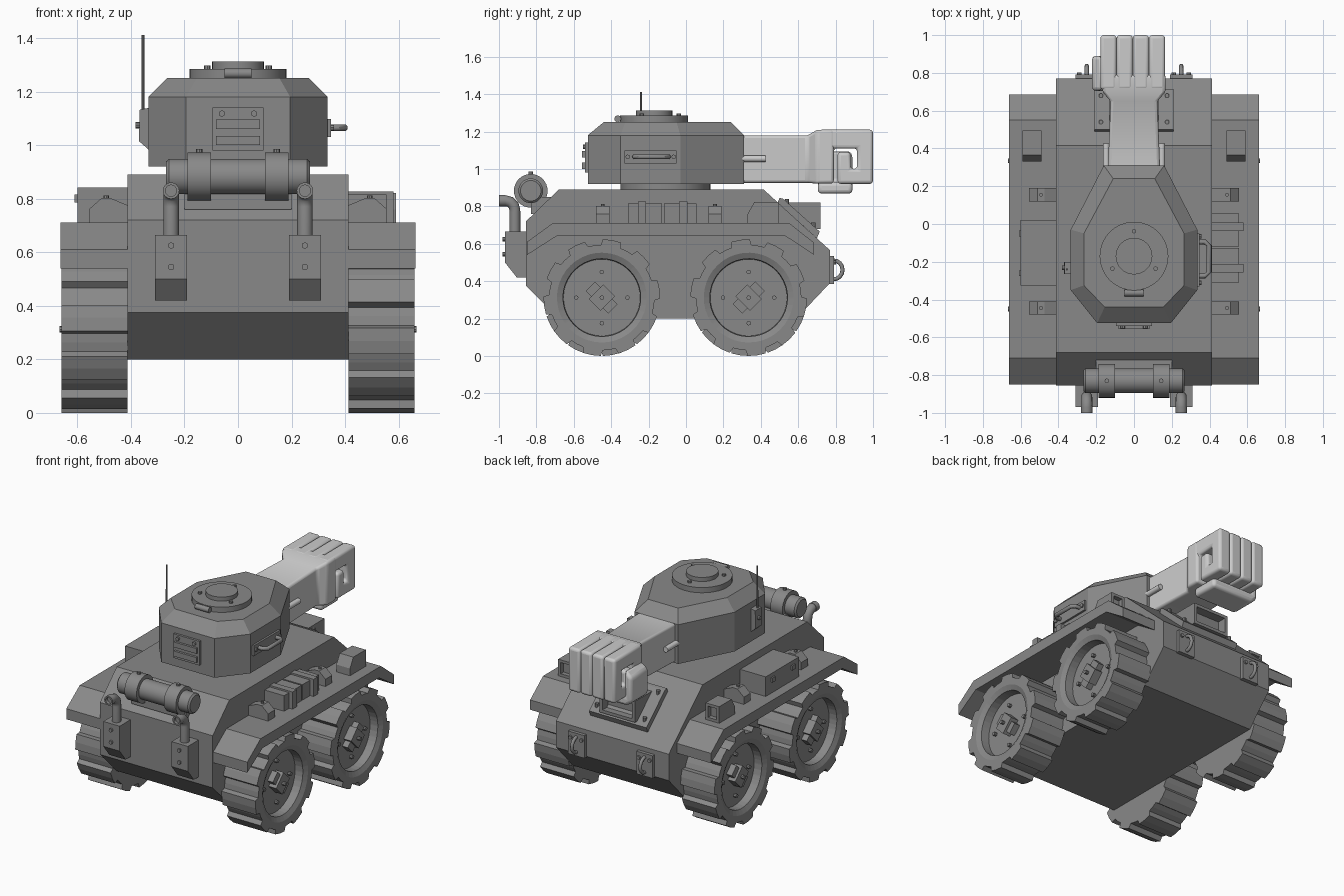
import bpy, bmesh
from math import sin, cos, pi, radians
from mathutils import Vector as V

def material(name, g):
    m = bpy.data.materials.new(name)
    m.diffuse_color = (g, g, g, 1)
    return m

DARK, LIGHT = material("dark_grey", 0.25), material("light_grey", 0.6)
smooth = []

def loft(name, rings, mat=DARK, bevel=0, soft=False):
    """Skin equal-length rings of points, capping both ends."""
    bm = bmesh.new()
    vs = [[bm.verts.new(p) for p in r] for r in rings]
    n = len(vs[0])
    for a, b in zip(vs, vs[1:]):
        for i in range(n):
            bm.faces.new((a[i], a[(i + 1) % n], b[(i + 1) % n], b[i]))
    bm.faces.new(vs[0][::-1])
    bm.faces.new(vs[-1])
    bmesh.ops.recalc_face_normals(bm, faces=bm.faces)
    me = bpy.data.meshes.new(name)
    bm.to_mesh(me)
    bm.free()
    ob = bpy.data.objects.new(name, me)
    bpy.context.collection.objects.link(ob)
    me.materials.append(mat)
    if bevel:
        mod = ob.modifiers.new("bevel", 'BEVEL')
        mod.width, mod.segments = bevel, 3
        mod.limit_method = 'ANGLE'
    if soft or bevel:
        smooth.append(ob)
    return ob

def at(axis, t, u, v):
    return {'x': (t, u, v), 'y': (u, t, v), 'z': (u, v, t)}[axis]

def prism(name, axis, a, b, pts, **k):
    return loft(name, [[at(axis, t, u, v) for u, v in pts] for t in (a, b)], **k)

def box(name, x0, x1, y0, y1, z0, z1, **k):
    return prism(name, 'z', z0, z1, [(x0, y0), (x1, y0), (x1, y1), (x0, y1)], **k)

def turned(name, axis, u, v, prof, n=32, **k):
    """Turned part: prof is a list of (position on axis, radius)."""
    return loft(name, [[at(axis, t, u + r * cos(2 * pi * i / n), v + r * sin(2 * pi * i / n))
                        for i in range(n)] for t, r in prof], soft=n > 12, **k)

def bolt(axis, a, b, u, v, r=0.012):
    turned("bolt", axis, u, v, [(a, r), (b, r)], n=8)

def tube(name, pts, r, normal, n=12, **k):
    pts, nrm, rings = [V(p) for p in pts], V(normal), []
    for i, p in enumerate(pts):
        t = (pts[min(i + 1, len(pts) - 1)] - pts[max(i - 1, 0)]).normalized()
        s = nrm.cross(t)
        rings.append([p + r * (cos(2 * pi * j / n) * nrm + sin(2 * pi * j / n) * s) for j in range(n)])
    return loft(name, rings, soft=True, **k)

def rect(y, x0, x1, z0, z1):
    return [(x0, y, z0), (x1, y, z0), (x1, y, z1), (x0, y, z1)]

# Hull and turret
prism("hull", 'x', -0.413, 0.413, [(-0.68, 0.89), (-0.855, 0.72), (-0.855, 0.375), (-0.68, 0.2),
      (0.59, 0.2), (0.77, 0.39), (0.77, 0.565), (0.415, 0.89)])
half = [(0.16, 0.31), (0.335, -0.03), (0.335, -0.35), (0.195, -0.525)]
top = [(0.11, 0.24), (0.265, -0.05), (0.265, -0.325), (0.155, -0.44)]
full = lambda h: h + [(-x, y) for x, y in h[::-1]]
loft("turret", [[(x, y, z) for x, y in full(h)] for h, z in ((half, 0.92), (half, 1.18), (top, 1.25))])
turned("turret_ring", 'z', 0, -0.11, [(0.88, 0.24), (0.925, 0.24)])

# Hatch
turned("hatch_base", 'z', 0, -0.17, [(1.245, 0.182), (1.285, 0.182)])
turned("hatch_lid", 'z', 0, -0.17, [(1.28, 0.097), (1.312, 0.097)])
turned("hatch_hinge", 'x', -0.365, 1.268, [(-0.05, 0.018), (0.05, 0.018)], n=16)
for a in (90, 210, 330):
    bolt('z', 1.28, 1.297, 0.132 * cos(radians(a)), -0.17 + 0.132 * sin(radians(a)))

# Turret rear vent, grab handle and antenna
box("vent_plate", -0.095, 0.095, -0.54, -0.52, 0.98, 1.14)
for z in (1.0, 1.06):
    box("vent_slat", -0.083, 0.083, -0.555, -0.535, z, z + 0.035)
for x in (-0.06, 0.06):
    bolt('y', -0.552, -0.535, x, 1.118)
box("handle_plate", 0.33, 0.348, -0.33, -0.05, 1.03, 1.098)
tube("grab_handle", [(0.34, -0.275, 1.065), (0.375, -0.275, 1.065), (0.397, -0.255, 1.065),
     (0.397, -0.115, 1.065), (0.375, -0.095, 1.065), (0.34, -0.095, 1.065)], 0.013, (0, 0, 1))
for y in (-0.312, -0.066):
    bolt('x', 0.345, 0.358, y, 1.065)
prism("antenna_base", 'y', -0.265, -0.2, [(-0.33, 1.14), (-0.367, 1.132), (-0.37, 1.015), (-0.33, 0.98)])
bolt('x', -0.382, -0.36, -0.232, 1.075)
turned("antenna", 'z', -0.355, -0.24, [(1.1, 0.006), (1.412, 0.005)], n=8)

# Arm, fist and thumb
arm = [(0.25, 0.14, 0.925, 1.18), (0.65, 0.124, 0.925, 1.18), (0.7, 0.168, 0.922, 1.208), (0.79, 0.168, 0.922, 1.208)]
loft("arm", [rect(y, -w, w, a, b) for y, w, a, b in arm], mat=LIGHT, bevel=0.015)
finger = [(0.71, 1.21), (1.0, 1.21), (1.0, 0.92), (0.81, 0.92), (0.81, 1.09), (0.88, 1.09), (0.88, 1.0),
          (0.915, 1.0), (0.915, 1.11), (0.79, 1.11), (0.79, 0.925), (0.71, 0.925)]
for i in range(4):
    x = -0.178 + i * 0.0858
    prism("finger", 'x', x, x + 0.0858, finger, mat=LIGHT, bevel=0.025)
prism("thumb", 'y', 0.705, 0.89, [(-0.222, 0.9), (-0.185, 0.868), (0.12, 0.868), (0.12, 0.93),
      (-0.17, 0.93), (-0.17, 1.1), (-0.222, 1.06)], mat=LIGHT, bevel=0.02)
for s in (-1, 1):
    tube("arm_rod", [(s * 0.147, y, 1.055) for y in (0.28, 0.425)], 0.018, (0, 0, 1), mat=LIGHT)

# Visor on the sloped plate
prism("visor_plate", 'x', -0.21, 0.21, [(0.49, 0.82), (0.5, 0.845), (0.52, 0.84), (0.715, 0.665), (0.7, 0.63)])
loft("visor", [rect(y, -w, w, a, b) for y, w, a, b in ((0.53, 0.13, 0.68, 0.82), (0.72, 0.13, 0.68, 0.82),
     (0.72, 0.108, 0.7, 0.8), (0.66, 0.108, 0.7, 0.8))])
for x in (-0.175, 0.175):
    for y, z in ((0.54, 0.82), (0.68, 0.695)):
        bolt('z', z - 0.02, z + 0.018, x, y)

# Rear canister with two bands
turned("canister", 'x', -0.83, 0.883, [(-0.268, 0.055), (-0.258, 0.066), (0.258, 0.066), (0.268, 0.055)])
box("canister_mount", -0.2, 0.2, -0.83, -0.72, 0.76, 0.85)

# Parts that repeat on both sides
for s in (-1, 1):
    prism("fender", 'x', s * 0.4, s * 0.663, [(-0.85, 0.54), (-0.85, 0.61), (-0.71, 0.712), (0.55, 0.712),
          (0.685, 0.605), (0.685, 0.54), (0.53, 0.642), (-0.69, 0.642)])
    turned("canister_band", 'x', -0.83, 0.883, [(s * 0.1, 0.09), (s * 0.188, 0.09)])
    bolt('z', 0.96, 0.985, s * 0.144, -0.83)
    # Exhaust box and pipe
    e = s * 0.25
    prism("exhaust_box", 'x', e - 0.06, e + 0.06, [(-0.84, 0.665), (-0.968, 0.665), (-0.968, 0.5), (-0.905, 0.42), (-0.84, 0.42)])
    for z in (0.545, 0.625):
        bolt('y', -0.98, -0.96, e, z)
    tube("exhaust_pipe", [(e, -0.915, 0.65), (e, -0.915, 0.77)] +
         [(e, -0.965 + 0.05 * cos(a), 0.78 + 0.05 * sin(a)) for a in (0, pi / 6, pi / 3, pi / 2)] +
         [(e, -0.98, 0.83)], 0.029, (1, 0, 0), n=16)
    turned("exhaust_tip", 'y', e, 0.83, [(-0.965, 0.031), (-1.0, 0.031), (-1.0, 0.021), (-0.97, 0.021)], n=16)
    # Tow rings
    box("tow_plate", e - 0.06, e + 0.06, 0.76, 0.792, 0.385, 0.535)
    tube("tow_ring", [(e, 0.79 + 0.047 * cos(a * pi / 8), 0.46 + 0.05 * sin(a * pi / 8)) for a in range(-5, 6)], 0.011, (1, 0, 0))
    for d in (-0.04, 0.04):
        bolt('y', 0.785, 0.803, e + d, 0.5)
    # Headlight and fender brackets
    loft("headlight", [rect(y, s * a, s * b, c, d) for y, a, b, c, d in (
        (0.33, 0.49, 0.59, 0.7, 0.76), (0.365, 0.49, 0.59, 0.7, 0.822), (0.495, 0.49, 0.59, 0.7, 0.822),
        (0.495, 0.508, 0.572, 0.73, 0.804), (0.465, 0.508, 0.572, 0.73, 0.804))])
    for y in (-0.445, 0.155):
        prism("fender_bracket", 'y', y - 0.035, y + 0.035, [(s * p, q) for p, q in (
            (0.4, 0.7), (0.4, 0.77), (0.475, 0.802), (0.51, 0.802), (0.557, 0.76), (0.557, 0.7))])
        bolt('z', 0.79, 0.812, s * 0.492, y, 0.01)
    # Wheels with lugs and recessed hubs
    for cy, tilt in ((-0.45, -45), (0.335, 45)):
        prof = []
        for i in range(10):
            prof += [(36 * i + d + 8 * s + tilt / 5, r) for d, r in (
                (0, 0.312), (9, 0.312), (18, 0.312), (20, 0.282), (27, 0.282), (34, 0.282))]
        ring = lambda x, r0: [(s * x, cy + (r0 or r) * cos(radians(a)), 0.312 + (r0 or r) * sin(radians(a))) for a, r in prof]
        loft("wheel", [ring(0.413, 0), ring(0.66, 0), ring(0.66, 0.24), ring(0.645, 0.208), ring(0.59, 0.205)])
        c, d = cos(radians(tilt)), sin(radians(tilt))
        for l, w, x in ((0.085, 0.035, 0.63), (0.045, 0.055, 0.645)):
            prism("wheel_hub", 'x', s * 0.58, s * x, [(cy + p * c - q * d, 0.312 + p * d + q * c)
                  for p, q in ((-l, -w), (l, -w), (l, w), (-l, w))])
        bolt('x', s * 0.64, s * 0.667, cy, 0.312)
        for k in range(4):
            bolt('x', s * 0.58, s * 0.61, cy + 0.137 * cos(k * pi / 2), 0.312 + 0.137 * sin(k * pi / 2))

# Left stowage box and right packs with straps
box("stowage_box", -0.6, -0.4, -0.325, 0.022, 0.7, 0.842)
for y in (-0.26, -0.05):
    box("stowage_latch", -0.61, -0.595, y - 0.015, y + 0.015, 0.785, 0.815)
for y0, y1, ys in ((-0.31, -0.128, -0.235), (-0.118, 0.055, -0.015)):
    box("pack", 0.4, 0.555, y0, y1, 0.7, 0.815)
    box("pack_strap", 0.4, 0.58, ys - 0.022, ys + 0.022, 0.7, 0.826)

# Smooth the round parts
for ob in smooth:
    ob.select_set(True)
bpy.context.view_layer.objects.active = smooth[0]
bpy.ops.object.shade_smooth_by_angle(angle=radians(35))
